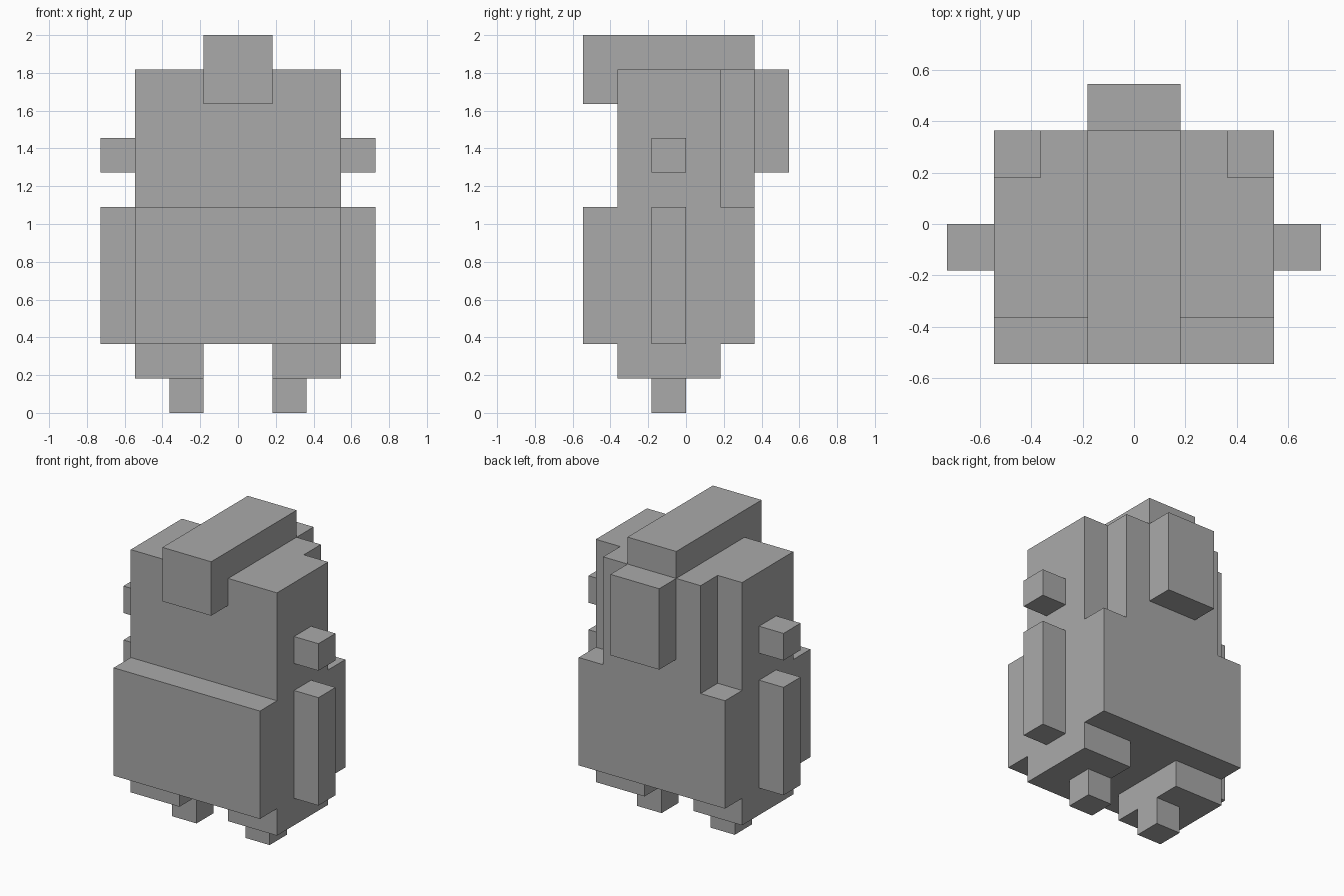
import bpy
import bmesh
from mathutils import Vector

if "Cube" in bpy.data.objects:
    bpy.data.objects.remove(bpy.data.objects["Cube"], do_unlink=True)

U = 2 / 11  # one block

grey = bpy.data.materials.new("plain grey")
grey.use_nodes = True
colour = (0.4, 0.4, 0.4, 1)
grey.diffuse_color = colour
grey.node_tree.nodes["Principled BSDF"].inputs["Base Color"].default_value = colour


def prism(name, outline, direction):
    """Extrude a flat outline, given in blocks, along a direction."""
    bm = bmesh.new()
    face = bm.faces.new([bm.verts.new(Vector(p) * U) for p in outline])
    result = bmesh.ops.extrude_face_region(bm, geom=[face], use_keep_orig=True)
    top = [v for v in result["geom"] if isinstance(v, bmesh.types.BMVert)]
    bmesh.ops.translate(bm, verts=top, vec=Vector(direction) * U)
    bmesh.ops.recalc_face_normals(bm, faces=bm.faces[:])
    mesh = bpy.data.meshes.new(name)
    bm.to_mesh(mesh)
    bm.free()
    mesh.materials.append(grey)
    part = bpy.data.objects.new(name, mesh)
    bpy.context.collection.objects.link(part)


def box(name, x, y, z):
    outline = [(x[0], y[0], z[0]), (x[1], y[0], z[0]),
               (x[1], y[1], z[0]), (x[0], y[1], z[0])]
    prism(name, outline, (0, 0, z[1] - z[0]))


def pair(name, x, y, z):
    box("left_" + name, x, y, z)
    box("right_" + name, (-x[1], -x[0]), y, z)


# Torso
box("torso", (-3, 3), (-3, 2), (2, 6))

# Head with notched back corners
half = [(3, -2), (3, 1), (2, 1), (2, 2)]
plan = half + [(-x, y) for x, y in reversed(half)]
prism("head", [(x, y, 6) for x, y in plan], (0, 0, 4))

# Crest that hangs over the forehead
side = [(-3, 9), (-2, 9), (-2, 10), (2, 10), (2, 11), (-3, 11)]
prism("crest", [(-1, y, z) for y, z in side], (2, 0, 0))
box("back_of_crest", (-1, 1), (2, 3), (7, 10))

# Ears, arms, legs and feet
pair("ear", (3, 4), (-1, 0), (7, 8))
pair("arm", (3, 4), (-1, 0), (2, 6))
pair("leg", (1, 3), (-2, 1), (1, 2))
pair("foot", (1, 2), (-1, 0), (0, 1))
